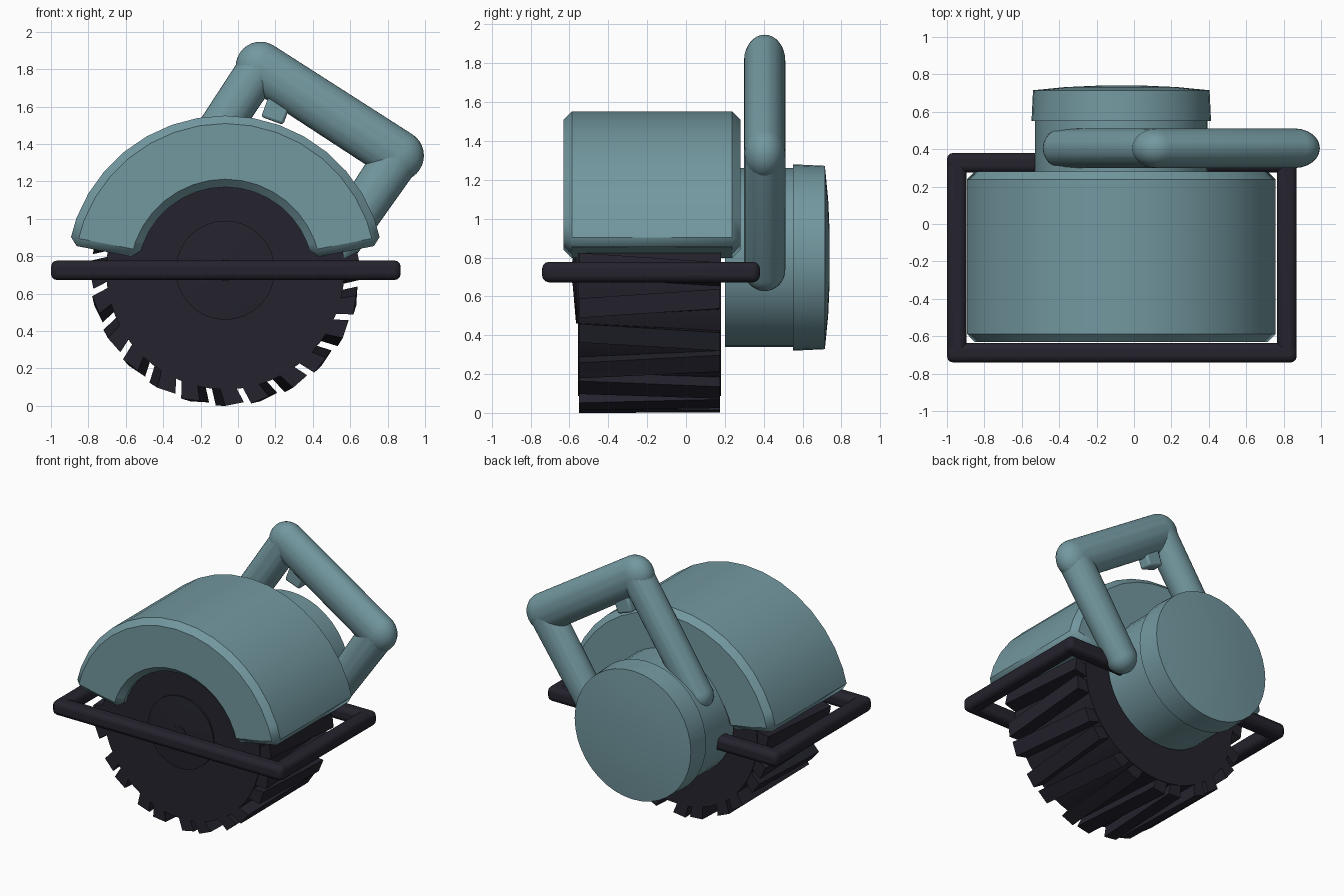
import bpy, bmesh
from math import radians, sin, cos, pi
from mathutils import Matrix, Vector

if "Cube" in bpy.data.objects:
    bpy.data.objects.remove(bpy.data.objects["Cube"])


def material(name, rgb):
    m = bpy.data.materials.new(name)
    m.diffuse_color = (*rgb, 1)
    m.use_nodes = True
    m.node_tree.nodes["Principled BSDF"].inputs["Base Color"].default_value = m.diffuse_color
    return m


TEAL = material("teal plastic", (0.17, 0.315, 0.35))
DARK = material("dark steel", (0.018, 0.017, 0.027))
CX = -0.068          # shared x of blade, guard and motor


def finish(name, bm, mat, angle=35, bevel=0, segments=1):
    bmesh.ops.recalc_face_normals(bm, faces=bm.faces)
    me = bpy.data.meshes.new(name)
    bm.to_mesh(me)
    bm.free()
    me.materials.append(mat)
    ob = bpy.data.objects.new(name, me)
    bpy.context.collection.objects.link(ob)
    if bevel:
        b = ob.modifiers.new("bevel", 'BEVEL')
        b.width, b.segments, b.limit_method = bevel, segments, 'ANGLE'
        b.angle_limit = radians(40)
    if angle:
        bpy.ops.object.select_all(action='DESELECT')
        ob.select_set(True)
        bpy.context.view_layer.objects.active = ob
        bpy.ops.object.shade_smooth_by_angle(angle=radians(angle))
    return ob


def polar(cz, r, deg, y):
    return Vector((CX + r * cos(radians(deg)), y, cz + r * sin(radians(deg))))


def lathe(name, profile, cz, sides, mat):
    """Turn (radius, y) points around the y axis; both ends are closed."""
    bm = bmesh.new()
    rings = [[bm.verts.new(polar(cz, r, 360 * i / sides, y)) for i in range(sides)]
             for r, y in profile]
    for a, b in zip(rings, rings[1:]):
        for i in range(sides):
            j = (i + 1) % sides
            bm.faces.new((a[i], a[j], b[j], b[i]))
    bm.faces.new(rings[0])
    bm.faces.new(rings[-1])
    return finish(name, bm, mat)


def capsule(name, p0, w0, p1, w1, depth, mat):
    """Rounded bar: hull of two spheres, w = half width in the xz plane."""
    bm = bmesh.new()
    for (x, z), w in ((p0, w0), (p1, w1)):
        m = Matrix.Translation((x, 0.405, z)) @ Matrix.Diagonal((w, depth, w, 1))
        bmesh.ops.create_uvsphere(bm, u_segments=24, v_segments=16, radius=1, matrix=m)
    bmesh.ops.delete(bm, geom=bm.faces[:] + bm.edges[:], context='EDGES_FACES')
    res = bmesh.ops.convex_hull(bm, input=bm.verts)
    loose = [v for v in bm.verts if not v.link_faces]
    bmesh.ops.delete(bm, geom=loose, context='VERTS')
    return finish(name, bm, mat, 60)


def box(name, centre, size, mat, bevel, segments=3, tilt=0):
    bm = bmesh.new()
    m = (Matrix.Translation(centre) @ Matrix.Rotation(radians(tilt), 4, 'Y')
         @ Matrix.Diagonal((*size, 1)))
    bmesh.ops.create_cube(bm, size=1, matrix=m)
    return finish(name, bm, mat, 50, bevel, segments)


# Blade: disc, hub washer and nut
lathe("blade_disc", [(0.637, -0.556), (0.637, 0.18)], 0.725, 48, DARK)
lathe("blade_washer", [(0.265, -0.55), (0.265, -0.566), (0.06, -0.584)], 0.725, 32, DARK)
lathe("blade_nut", [(0.06, -0.57), (0.055, -0.588)], 0.725, 16, DARK)

# Saw teeth: slanted prisms, every second one leaning the other way
bm = bmesh.new()
tooth = [(0.62, -5), (0.725, -2), (0.712, 6), (0.62, 3)]
for n in range(24):
    lean = 2 if n % 2 else -2
    ends = [[bm.verts.new(polar(0.725, r, d + n * 15 + s * lean, y)) for r, d in tooth]
            for y, s in ((-0.55, -1), (0.175, 1))]
    f, b = ends
    bm.faces.new(f)
    bm.faces.new(b)
    for i in range(4):
        j = (i + 1) % 4
        bm.faces.new((f[i], f[j], b[j], b[i]))
finish("saw_teeth", bm, DARK, 0)

# Blade guard: thick chamfered arch
bm = bmesh.new()
sections = []
steps = 16
for i in range(steps + 1):
    d = 11 + 158 * i / steps
    sections.append([bm.verts.new(polar(0.70, r, d, y)) for r, y in
                     ((0.47, -0.63), (0.852, -0.63), (0.852, 0.28), (0.47, 0.28))])
for a, b in zip(sections, sections[1:]):
    for i in range(4):
        j = (i + 1) % 4
        bm.faces.new((a[i], a[j], b[j], b[i]))
bm.faces.new(sections[0])
bm.faces.new(sections[-1])
finish("blade_guard", bm, TEAL, 30, 0.042)

# Motor housing and its domed end cap
lathe("motor_housing", [(0.46, 0.2), (0.46, 0.56)], 0.80, 40, TEAL)
lathe("motor_cap", [(0.48, 0.55), (0.472, 0.715), (0.3, 0.732), (0.12, 0.74)], 0.80, 40, TEAL)

# Handle: two legs and a thicker grip
front_corner, rear_corner = (0.12, 1.815), (0.858, 1.338)
capsule("handle_left_leg", (-0.38, 1.06), 0.108, front_corner, 0.115, 0.106, TEAL)
capsule("handle_grip", front_corner, 0.132, rear_corner, 0.136, 0.106, TEAL)
capsule("handle_right_leg", rear_corner, 0.125, (0.45, 0.735), 0.108, 0.106, TEAL)
box("trigger", (0.205, 1.58, 0), (0.1, 0.1, 0.1), TEAL, 0.015).location = (0, 0, 0)
bpy.data.objects.remove(bpy.data.objects["trigger"])
box("trigger", (0.205, 0.405, 1.585), (0.125, 0.09, 0.13), TEAL, 0.015, 2, 20)

# Base frame: four rounded rails
T = 0.105
for label, y in (("front", -0.688), ("rear", 0.328)):
    box(label + "_rail", (-0.065, y, 0.725), (1.87, T, T), DARK, 0.034)
for label, x in (("left", -0.947), ("right", 0.817)):
    box(label + "_rail", (x, -0.18, 0.725), (T, 1.12, T), DARK, 0.034)
